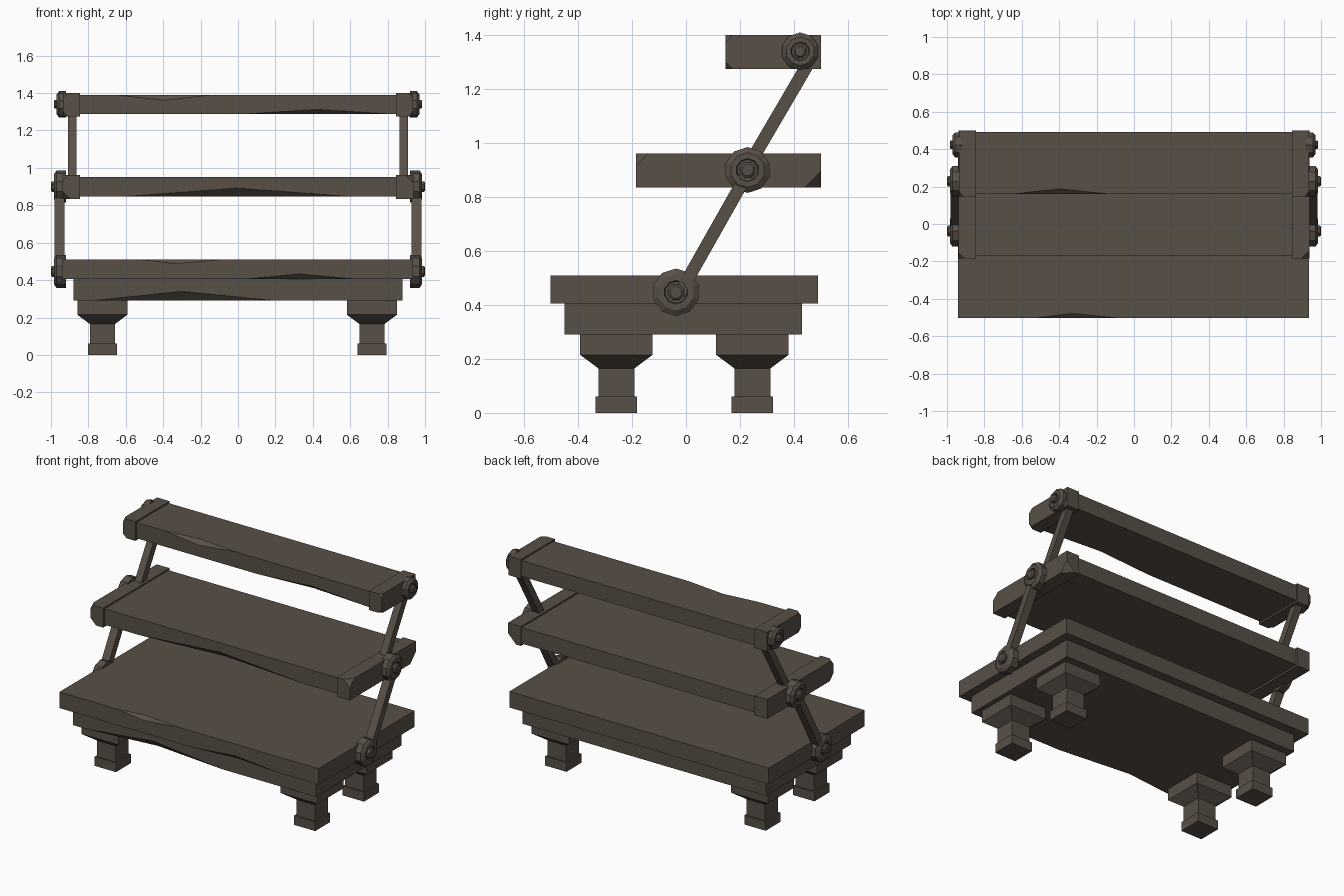
import bpy, bmesh, math
from mathutils import Vector, Matrix

if "Cube" in bpy.data.objects:
    bpy.data.objects.remove(bpy.data.objects["Cube"])

wood = bpy.data.materials.new("dark brown wood")
wood.diffuse_color = (0.098, 0.079, 0.063, 1)
wood.use_nodes = True
wood.node_tree.nodes["Principled BSDF"].inputs["Base Color"].default_value = wood.diffuse_color


def finish(bm, name):
    bmesh.ops.remove_doubles(bm, verts=bm.verts, dist=1e-5)
    bmesh.ops.recalc_face_normals(bm, faces=bm.faces)
    me = bpy.data.meshes.new(name)
    bm.to_mesh(me)
    bm.free()
    me.materials.append(wood)
    ob = bpy.data.objects.new(name, me)
    bpy.context.collection.objects.link(ob)
    return ob


def board(name, x, y, z, low=None, high=None):
    """Plank with splintered front edges; a chip is (x start, x peak, x end, height, depth)."""
    bm = bmesh.new()

    def line(yy, zz, chip=None, dy=0, dz=0):
        pts = [(x[0], yy, zz)]
        if chip:
            a, m, b, h, d = chip
            pts += [(a, yy, zz), (m, yy + dy * d, zz + dz * h), (b, yy, zz)]
        return pts + [(x[1], yy, zz)]

    def poly(pts):
        clean = [p for i, p in enumerate(pts) if p != pts[i - 1]]
        bm.faces.new([bm.verts.new(p) for p in clean])

    (y0, y1), (z0, z1) = y, z
    lf, lb = line(y0, z0, low, dz=1), line(y0, z0, low, dy=1)
    hf, ht = line(y0, z1, high, dz=-1), line(y0, z1, high, dy=1)
    poly(lf + hf[::-1])                              # front
    poly(lb + line(y1, z0)[::-1])                    # bottom
    poly(ht + line(y1, z1)[::-1])                    # top
    poly(line(y1, z0) + line(y1, z1)[::-1])          # back
    for xx in x:
        poly([(xx, y0, z0), (xx, y1, z0), (xx, y1, z1), (xx, y0, z1)])
    for f, g in ((lf, lb), (hf, ht)):                # chip facets
        if len(f) > 2:
            poly([f[1], f[2], g[2]])
            poly([f[3], f[2], g[2]])
    return finish(bm, name)


def cap(name, x, y, z, cuts=()):
    """End clamp; each cut removes a corner: (corner signs, size)."""
    bm = bmesh.new()
    c = Vector([(a[0] + a[1]) / 2 for a in (x, y, z)])
    h = Vector([(a[1] - a[0]) / 2 for a in (x, y, z)])
    bmesh.ops.create_cube(bm, size=2, matrix=Matrix.Translation(c) @ Matrix.Diagonal((*h, 1)))
    for s, size in cuts:
        s = Vector(s)
        corner = c + Vector([s[i] * h[i] for i in range(3)])
        n = s.normalized()
        geom = bm.verts[:] + bm.edges[:] + bm.faces[:]
        bmesh.ops.bisect_plane(bm, geom=geom, plane_co=corner - Vector((s.x * size, 0, 0)),
                               plane_no=n, clear_outer=True)
        bmesh.ops.holes_fill(bm, edges=[e for e in bm.edges if e.is_boundary])
    return finish(bm, name)


def lathe_square(name, cx, cy, profile):
    """Square stack of (half width, z) rings."""
    bm = bmesh.new()
    rings = [[bm.verts.new((cx + sx * r, cy + sy * r, z))
              for sx, sy in ((-1, -1), (1, -1), (1, 1), (-1, 1))] for r, z in profile]
    for a, b in zip(rings, rings[1:]):
        for i in range(4):
            bm.faces.new((a[i], a[i - 1], b[i - 1], b[i]))
    bm.faces.new(rings[0])
    bm.faces.new(rings[-1])
    return finish(bm, name)


def bolt(name, side, y, z, profile, n):
    """Faceted turned shape along x from (radius, x) rings."""
    bm = bmesh.new()
    rings = [[bm.verts.new((side * x, y + r * math.cos(2 * math.pi * (i + .5) / n),
                            z + r * math.sin(2 * math.pi * (i + .5) / n)))
              for i in range(n)] for r, x in profile]
    for a, b in zip(rings, rings[1:]):
        for i in range(n):
            bm.faces.new((a[i], a[i - 1], b[i - 1], b[i]))
    bm.faces.new(rings[0])
    bm.faces.new(rings[-1])
    return finish(bm, name)


def strut(name, x, p, q, width):
    bm = bmesh.new()
    p, q = Vector((0, *p)), Vector((0, *q))
    d = (q - p).normalized()
    side = Vector((0, -d.z, d.y)) * width / 2
    f = bm.faces.new([bm.verts.new(v + Vector((x[0], 0, 0)))
                      for v in (p - side, p + side, q + side, q - side)])
    ext = bmesh.ops.extrude_face_region(bm, geom=[f])["geom"]
    bmesh.ops.translate(bm, verts=[v for v in ext if isinstance(v, bmesh.types.BMVert)],
                        vec=(x[1] - x[0], 0, 0))
    return finish(bm, name)


# planks
board("base_plank", (-.94, .935), (-.503, .49), (.405, .51),
      (.03, .33, .63, .028, .03), (-.53, -.33, -.08, .022, .025))
board("base_beam", (-.88, .88), (-.45, .43), (.29, .405), (-.78, -.3, .2, .05, .05))
board("middle_shelf", (-.86, .86), (-.17, .49), (.847, .952), (-.6, -.01, .6, .045, .05))
board("top_shelf", (-.86, .86), (.16, .492), (1.287, 1.39),
      (.02, .42, .83, .026, .03), (-.65, -.4, -.13, .028, .028))

# legs with flared heads
leg = [(.077, 0), (.077, .06), (.067, .06), (.067, .165), (.134, .215), (.134, .292)]
for lx in (-.725, .716):
    for ly, row in ((-.258, "front"), (.246, "back")):
        lathe_square(f"{row}_leg", lx, ly, leg)

# clamps, struts and bolts on both ends
for s in (-1, 1):
    def xs(a, b):
        return tuple(sorted((s * a, s * b)))

    cuts = [((1, 1, -1), .06), ((1, -1, 1), .045)] if s > 0 else [((-1, -1, 1), .03), ((-1, -1, -1), .04)]
    cap("middle_clamp", xs(.845, .938), (-.185, .5), (.835, .962), cuts)
    cap("top_clamp", xs(.845, .935), (.147, .5), (1.275, 1.4),
        [((s, -1, 1), .025), ((s, -1, -1), .025)])
    strut("lower_strut", xs(.928, .982), (-.025, .44), (.235, .9), .047)
    strut("upper_strut", xs(.863, .91), (.228, .91), (.462, 1.31), .047)

    for y, z, R, out, tip in ((-.037, .447, .088, .985, 1.0), (.228, .9, .085, .985, 1.0),
                              (.423, 1.34, .07, .97, .985)):
        bolt("washer_ring", s, y, z,
             [(R, .92), (R, out - .014), (R * .76, out), (R * .5, out), (R * .46, out - .012)], 10)
        bolt("bolt_head", s, y, z, [(R * .36, out - .03), (R * .36, tip - .006), (R * .26, tip)], 8)
